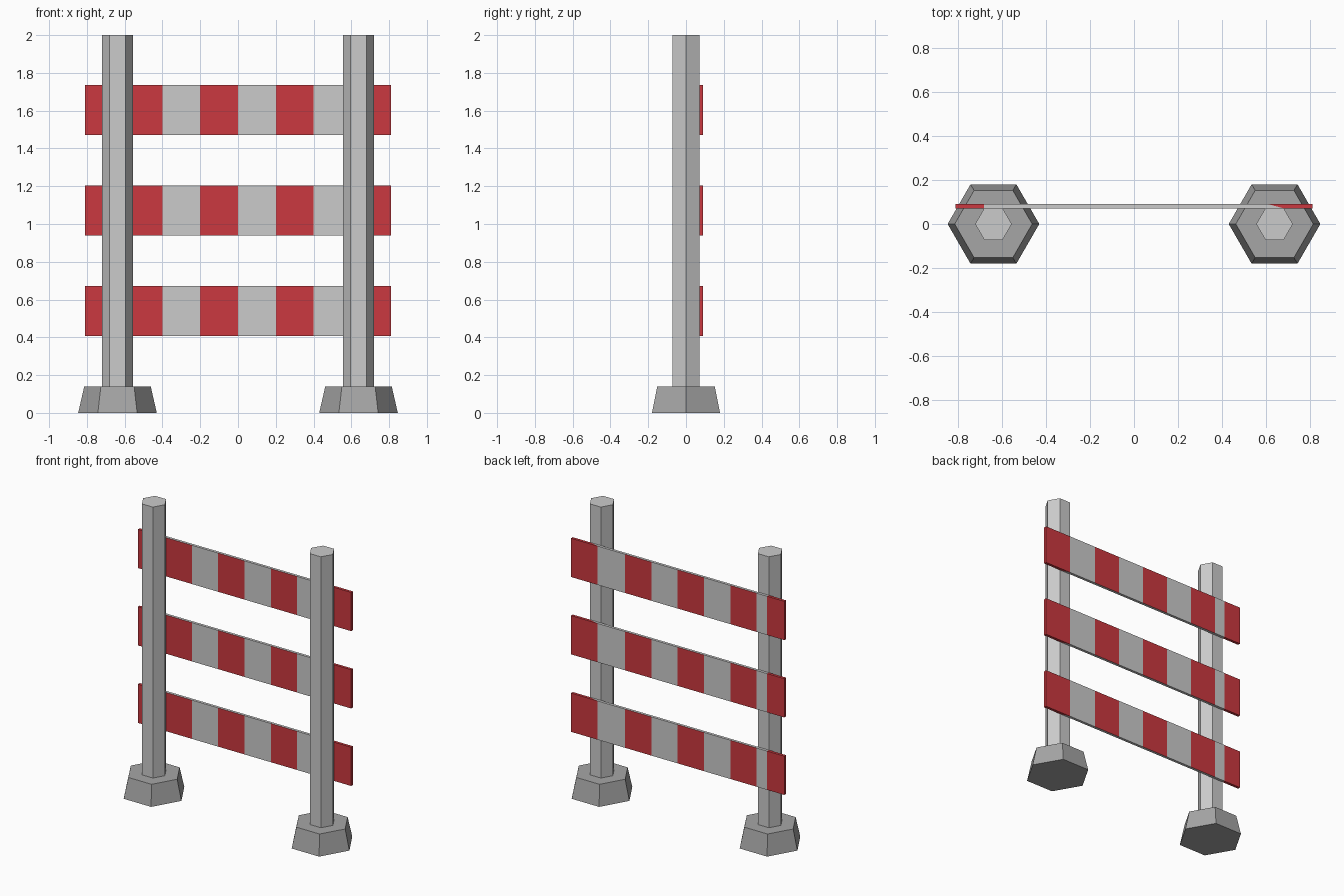
import bpy
import bmesh
from math import radians

if "Cube" in bpy.data.objects:
    bpy.data.objects.remove(bpy.data.objects["Cube"])


def make_material(name, rgb):
    mat = bpy.data.materials.new(name)
    mat.diffuse_color = (*rgb, 1)
    mat.use_nodes = True
    mat.node_tree.nodes["Principled BSDF"].inputs["Base Color"].default_value = mat.diffuse_color
    return mat


RED = make_material("red_paint", (0.6, 0.04, 0.05))
LIGHT = make_material("light_grey", (0.8, 0.8, 0.8))
DARK = make_material("dark_grey", (0.38, 0.38, 0.38))


def hex_prism(name, x, z0, z1, r0, r1, mat):
    bpy.ops.mesh.primitive_cone_add(
        vertices=6, radius1=r0, radius2=r1, depth=z1 - z0,
        location=(x, 0, (z0 + z1) / 2), rotation=(0, 0, radians(90)))
    obj = bpy.context.object
    obj.name = name
    # corners point along x, flats face front and back
    obj.data.materials.append(mat)


def striped_board(name, z0, z1, y0=0.071, y1=0.09):
    # stripe edges along the front and back faces
    front = [-0.81, -0.68, -0.6, -0.4, -0.2, 0, 0.2, 0.4, 0.68, 0.81]
    back = front[:8] + [0.61, 0.81]
    bm = bmesh.new()
    rings = [[bm.verts.new(co) for co in
              ((f, y0, z0), (f, y0, z1), (b, y1, z1), (b, y1, z0))]
             for f, b in zip(front, back)]
    last = len(rings) - 2
    for i in range(last + 1):
        a, b = rings[i], rings[i + 1]
        for k in range(4):
            j = (k + 1) % 4
            face = bm.faces.new((a[k], a[j], b[j], b[k]))
            # faces alternate; top and bottom edges are red only at the ends
            narrow_side = k in (1, 3)
            red = i in (0, last) if narrow_side else i % 2 == 0
            face.material_index = 0 if red else 1
    bm.faces.new(rings[0])
    bm.faces.new(rings[-1])
    bmesh.ops.recalc_face_normals(bm, faces=bm.faces)
    mesh = bpy.data.meshes.new(name)
    bm.to_mesh(mesh)
    bm.free()
    mesh.materials.append(RED)
    mesh.materials.append(LIGHT)
    obj = bpy.data.objects.new(name, mesh)
    bpy.context.collection.objects.link(obj)


# Two hexagonal posts on tapered feet
for side, x in (("left", -0.638), ("right", 0.638)):
    hex_prism(side + "_foot", x, 0, 0.14, 0.208, 0.176, DARK)
    hex_prism(side + "_post", x, 0.1, 2.0, 0.083, 0.083, LIGHT)

# Three striped boards fixed to the back of the posts
for label, z in (("lower", 0.54), ("middle", 1.072), ("upper", 1.603)):
    striped_board(label + "_board", z - 0.133, z + 0.133)
